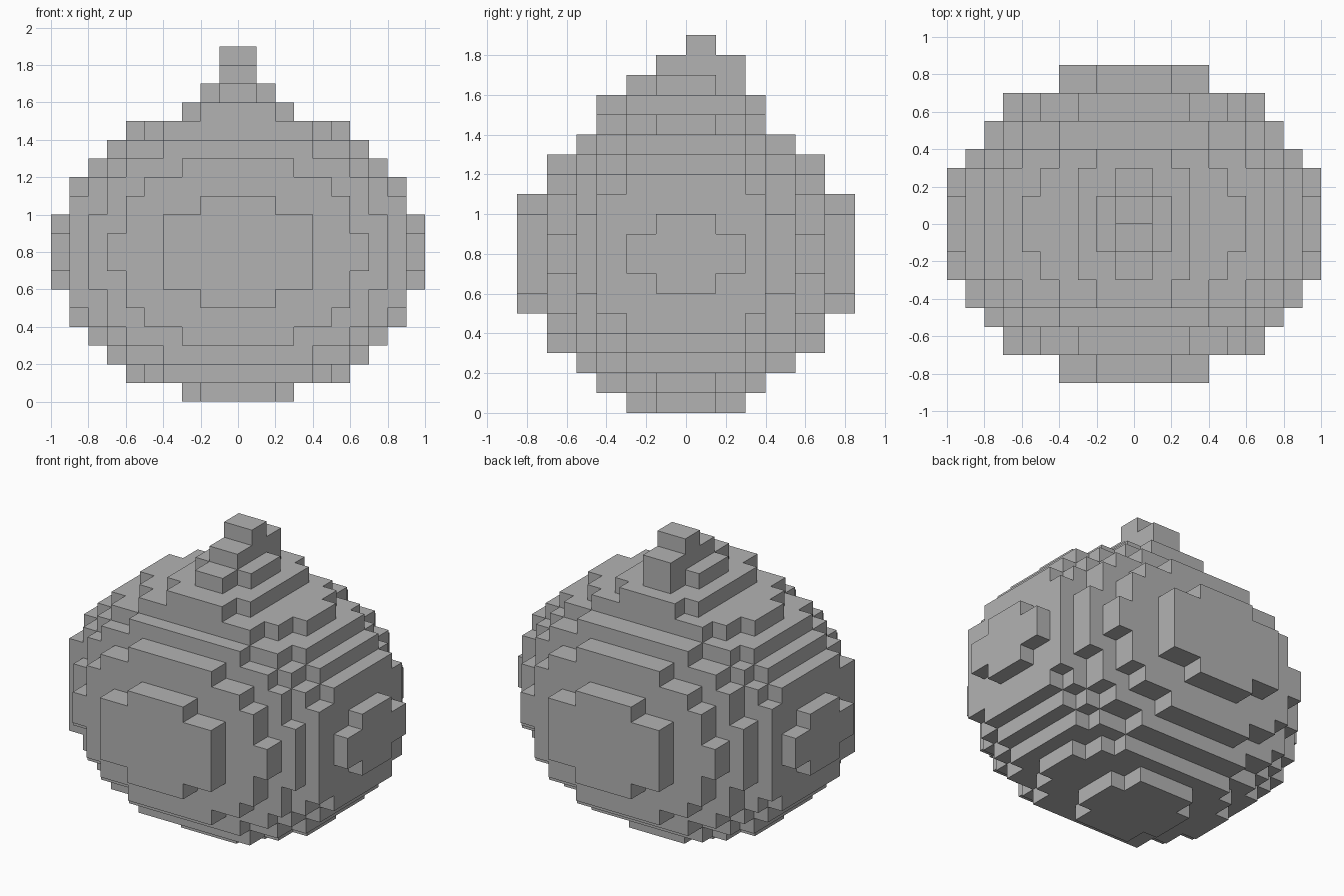
import bpy
import bmesh

cube = bpy.data.objects.get("Cube")
if cube:
    bpy.data.objects.remove(cube, do_unlink=True)

grey = bpy.data.materials.new("plain_grey")
grey.use_nodes = True
colour = (0.45, 0.45, 0.45, 1.0)
grey.diffuse_color = colour
grey.node_tree.nodes["Principled BSDF"].inputs["Base Color"].default_value = colour

# Block grid: half counts per axis, and the depth lines between blocks
NX, NY, NZ = 10, 6, 8
STEP = 0.1
DEPTH_LINES = [-0.85, -0.7, -0.55, -0.45, -0.3, -0.15, 0,
               0.15, 0.3, 0.4, 0.55, 0.7, 0.85]


def block(x0, x1, y0, y1, z0, z1):
    """All grid cells in a box of cell indices (upper ends excluded)."""
    return {(i, j, k) for i in range(x0, x1)
            for j in range(y0, y1) for k in range(z0, z1)}


def corner(i, j, k):
    return (i * STEP, DEPTH_LINES[j + NY], (k + NZ) * STEP)


def build(name, cells, solid):
    """Skin the cells, leaving out faces buried inside the solid."""
    bm = bmesh.new()
    verts = {}

    def vert(key):
        if key not in verts:
            verts[key] = bm.verts.new(corner(*key))
        return verts[key]

    for cell in sorted(cells):
        for axis in range(3):
            u, v = (axis + 1) % 3, (axis + 2) % 3
            for side in (0, 1):
                near = list(cell)
                near[axis] += 1 if side else -1
                if tuple(near) in solid:
                    continue
                ring = []
                for du, dv in ((0, 0), (1, 0), (1, 1), (0, 1)):
                    key = list(cell)
                    key[axis] += side
                    key[u] += du
                    key[v] += dv
                    ring.append(vert(tuple(key)))
                bm.faces.new(ring if side else ring[::-1])
    mesh = bpy.data.meshes.new(name)
    bm.to_mesh(mesh)
    bm.free()
    mesh.materials.append(grey)
    obj = bpy.data.objects.new(name, mesh)
    bpy.context.collection.objects.link(obj)
    return obj


# Round body: every cell whose centre lies inside the ellipsoid
body = {(i, j, k) for i, j, k in block(-NX, NX, -NY, NY, -NZ, NZ)
        if ((i + 0.5) / NX) ** 2 + ((j + 0.5) / NY) ** 2
        + ((k + 0.5) / NZ) ** 2 < 1}

# Wider crown layer under the stem
body |= block(-2, 2, -3, 3, 7, 8) | block(-3, 3, -2, 2, 7, 8)

# Stem: cross-shaped foot, leaning middle, small tip
stem = block(-2, 2, -1, 1, 8, 9) | block(-1, 1, -2, 2, 8, 9)
stem |= block(-1, 1, -1, 2, 9, 10)
stem |= block(-1, 1, 0, 1, 10, 11)

solid = body | stem
build("round_body", body, solid)
build("stem", stem, solid)
